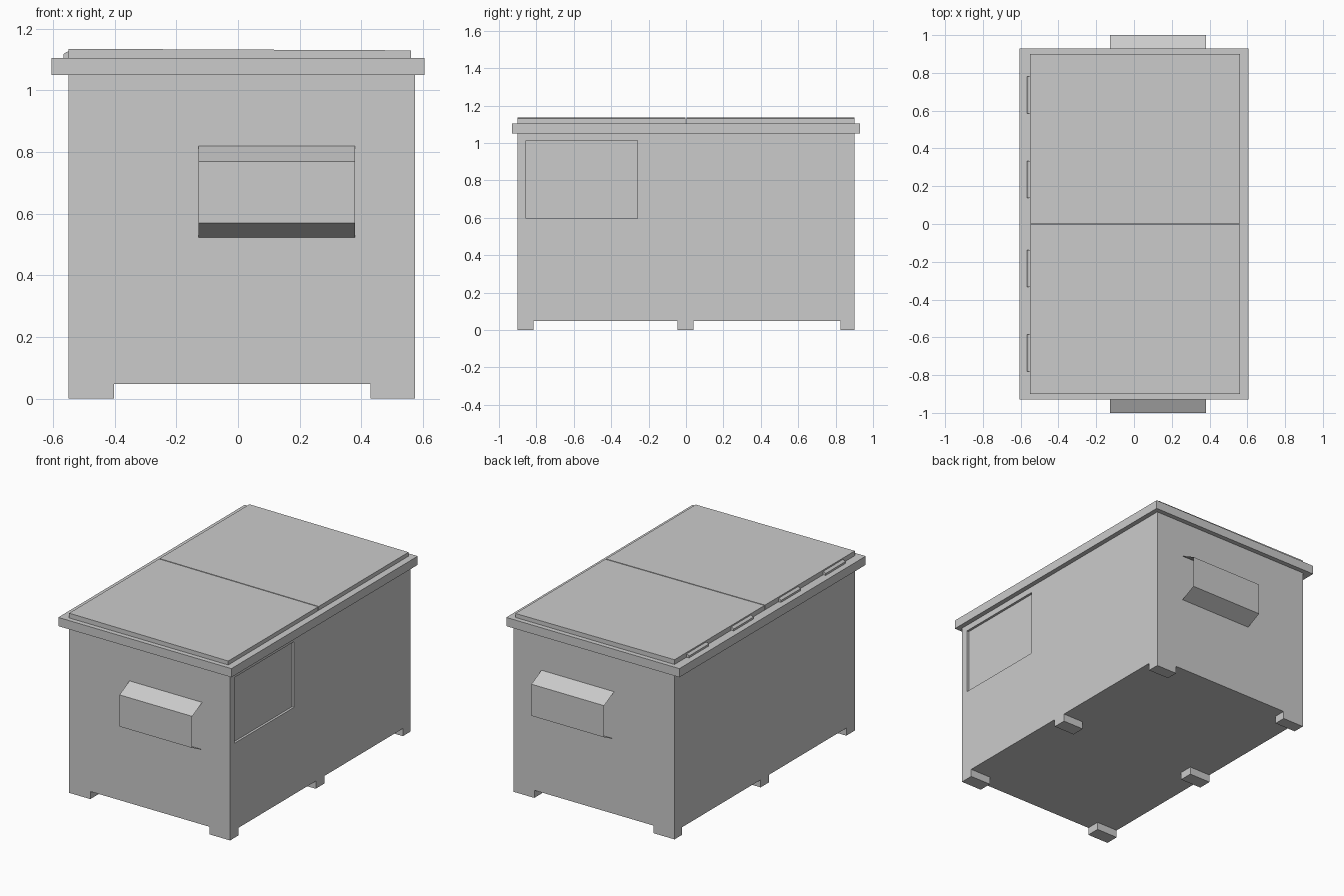
import bpy

if "Cube" in bpy.data.objects:
    bpy.data.objects.remove(bpy.data.objects["Cube"])


def mesh_object(name, verts, faces):
    mesh = bpy.data.meshes.new(name)
    mesh.from_pydata(verts, [], faces)
    mesh.update()
    obj = bpy.data.objects.new(name, mesh)
    bpy.context.collection.objects.link(obj)
    return obj


def prism(name, profile, y0, y1):
    """Extrude a counter-clockwise (x, z) profile along y."""
    n = len(profile)
    verts = [(x, y, z) for y in (y0, y1) for x, z in profile]
    faces = [tuple(range(n)), tuple(reversed(range(n, 2 * n)))]
    for i in range(n):
        j = (i + 1) % n
        faces.append((i, i + n, j + n, j))
    return mesh_object(name, verts, faces)


def box(name, x, y, z):
    return prism(name, [(x[0], z[0]), (x[1], z[0]), (x[1], z[1]), (x[0], z[1])], *y)


X0, X1 = -0.55, 0.575

# Container body with a shallow recessed panel on the right side
body = box("container_body", (X0, X1), (-0.9, 0.9), (0.048, 1.06))
cutter = box("panel_cutter", (X1 - 0.015, X1 + 0.1), (-0.855, -0.26), (0.597, 1.012))
cutter.hide_render = True
cutter.display_type = 'WIRE'
recess = body.modifiers.new("panel_recess", 'BOOLEAN')
recess.operation = 'DIFFERENCE'
recess.solver = 'EXACT'
recess.object = cutter

# Six feet, flush with the walls
for side, xr in (("left", (X0, -0.402)), ("right", (0.43, X1))):
    for place, yr in (("front", (-0.9, -0.815)), ("middle", (-0.045, 0.04)), ("back", (0.825, 0.9))):
        box(f"foot_{side}_{place}", xr, yr, (0, 0.048))

# Overhanging rim
box("rim", (-0.605, 0.605), (-0.93, 0.93), (1.05, 1.105))

# Two lids, very slightly sloped towards the right
for place, yr in (("front", (-0.9, -0.003)), ("back", (0.003, 0.9))):
    prism(f"lid_{place}", [(-0.55, 1.105), (0.562, 1.105), (0.562, 1.13), (-0.55, 1.135)], *yr)

# Hinges along the left edge of the lids
hinge = [(-0.567, 1.105), (-0.549, 1.105), (-0.549, 1.126), (-0.557, 1.125), (-0.567, 1.117)]
for i, y in enumerate((-0.682, -0.236, 0.236, 0.682)):
    prism(f"hinge_{i + 1}", hinge, y - 0.098, y + 0.098)

# Bent-sheet lifting pockets on both ends, open at their sides
bend = [(0.9, 0.82), (1.0, 0.77), (1.0, 0.57), (0.9, 0.522)]
for place, s in (("front", -1), ("back", 1)):
    verts = [(x, s * y, z) for y, z in bend for x in (-0.128, 0.38)]
    faces = [(i, i + 2, i + 3, i + 1)[::-s] for i in (0, 2, 4)]
    mesh_object(f"lifting_pocket_{place}", verts, faces)
